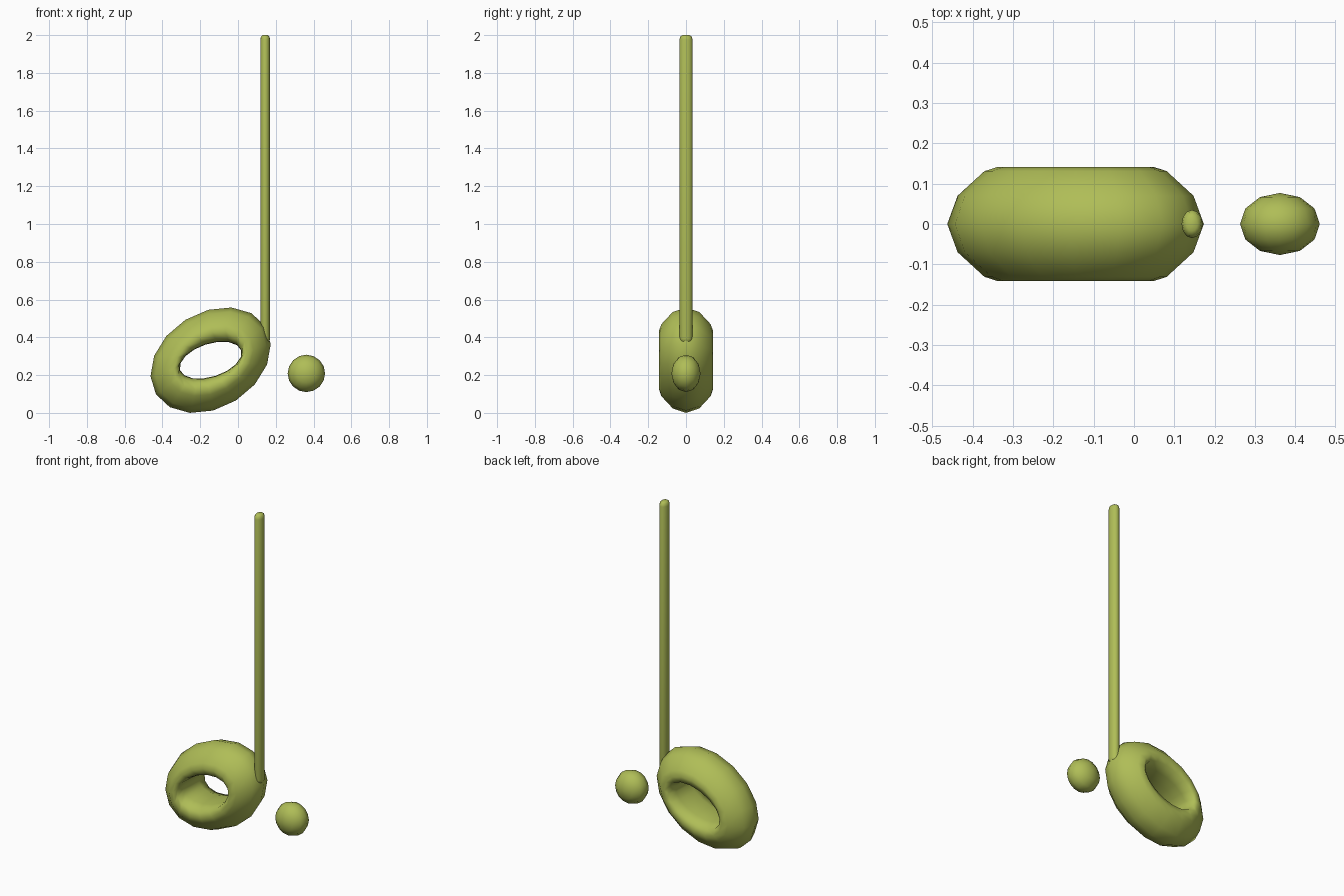
import bpy, bmesh, math
from mathutils import Matrix

cube = bpy.data.objects.get("Cube")
if cube:
    bpy.data.objects.remove(cube, do_unlink=True)

green = bpy.data.materials.new("olive green")
colour = (0.43, 0.51, 0.095, 1)
green.diffuse_color = colour
green.use_nodes = True
green.node_tree.nodes["Principled BSDF"].inputs["Base Color"].default_value = colour


def make_object(name, bm, location, angle=80):
    bmesh.ops.recalc_face_normals(bm, faces=bm.faces)
    mesh = bpy.data.meshes.new(name)
    bm.to_mesh(mesh)
    bm.free()
    mesh.materials.append(green)
    ob = bpy.data.objects.new(name, mesh)
    ob.location = location
    bpy.context.collection.objects.link(ob)
    bpy.ops.object.select_all(action='DESELECT')
    ob.select_set(True)
    bpy.context.view_layer.objects.active = ob
    bpy.ops.object.shade_smooth_by_angle(angle=math.radians(angle))
    return ob


def loft(bm, rings, closed):
    """Bridge successive vertex rings; join the last to the first, or cap both."""
    n = len(rings[0])
    count = len(rings) if closed else len(rings) - 1
    for i in range(count):
        a, b = rings[i], rings[(i + 1) % len(rings)]
        for j in range(n):
            k = (j + 1) % n
            bm.faces.new((a[j], a[k], b[k], b[j]))
    if not closed:
        bm.faces.new(rings[0])
        bm.faces.new(rings[-1])


# Note head: tilted elliptical rings (depth, long radius, short radius, tilt in degrees)
half = [
    (0.00, 0.341, 0.252, 32),
    (0.07, 0.314, 0.230, 32),
    (0.131, 0.242, 0.170, 30),
    (0.142, 0.206, 0.141, 29),
    (0.131, 0.182, 0.106, 23),
    (0.07, 0.172, 0.090, 18),
    (0.00, 0.170, 0.087, 18),
]
section = half + [(-y, a, b, t) for y, a, b, t in half[-2:0:-1]]
bm = bmesh.new()
rings = []
for y, a, b, tilt in section:
    c, s = math.cos(math.radians(tilt)), math.sin(math.radians(tilt))
    ring = []
    for j in range(16):
        u = a * math.cos(j * math.tau / 16)
        v = b * math.sin(j * math.tau / 16)
        ring.append(bm.verts.new((u * c - v * s, y, u * s + v * c)))
    rings.append(ring)
loft(bm, rings, True)
make_object("note_head", bm, (-0.145, 0, 0.279))

# Stem: flattened rod with rounded ends (height, width factor)
bm = bmesh.new()
rings = []
for z, f in [(0.37, 0.5), (0.378, 0.87), (0.395, 1), (1.975, 1), (1.992, 0.87), (2.0, 0.5)]:
    rings.append([bm.verts.new((0.026 * f * math.cos(j * math.tau / 12),
                                0.035 * f * math.sin(j * math.tau / 12), z))
                  for j in range(12)])
loft(bm, rings, False)
make_object("stem", bm, (0.144, 0, 0))

# Dot: ball slightly flattened front to back
bm = bmesh.new()
bmesh.ops.create_uvsphere(bm, u_segments=16, v_segments=6, radius=1)
bmesh.ops.transform(bm, verts=bm.verts, matrix=Matrix.Diagonal((0.099, 0.077, 0.099, 1))
                    @ Matrix.Rotation(math.radians(90), 4, 'X'))
make_object("dot", bm, (0.362, 0, 0.209))
